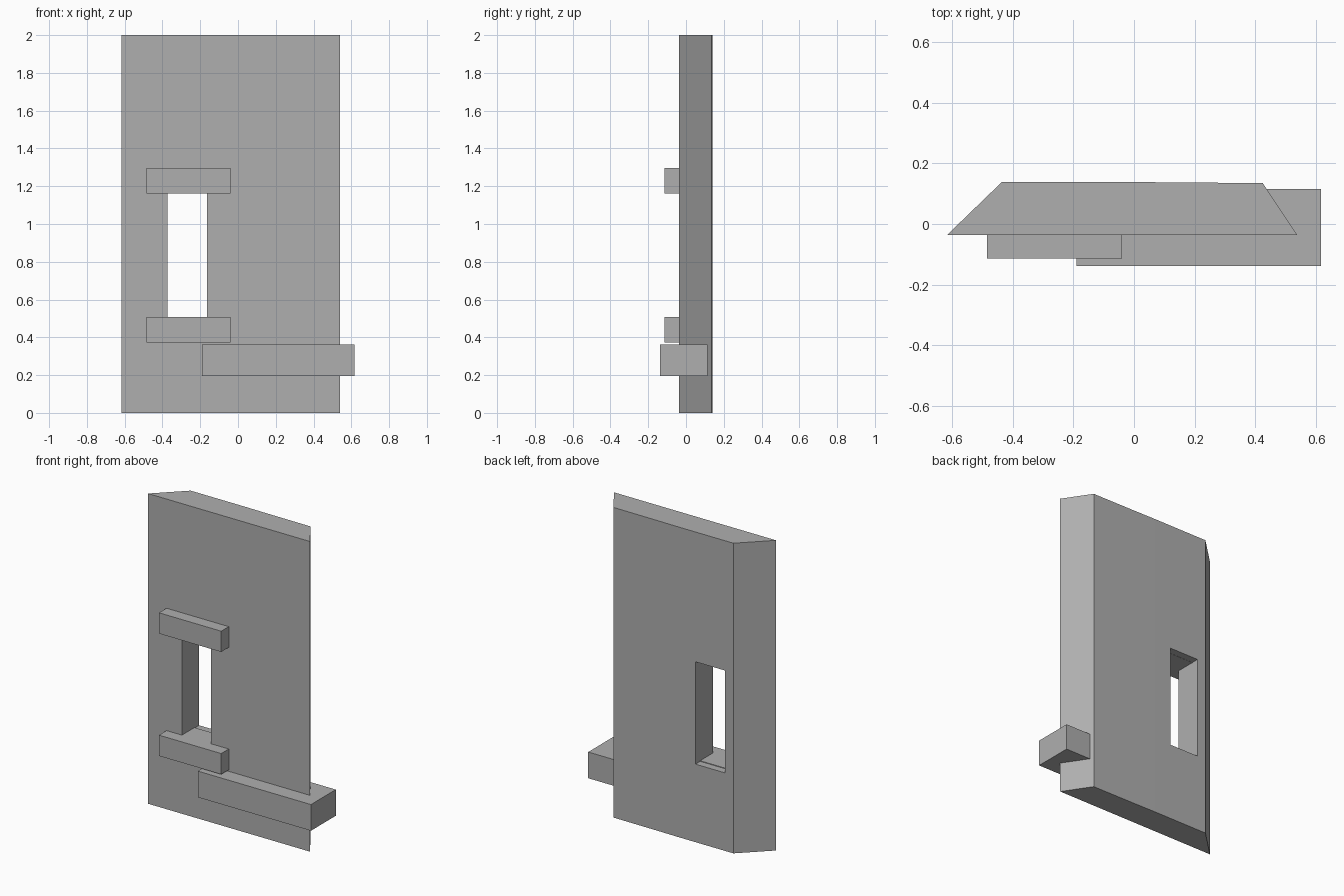
import bpy
import bmesh

if "Cube" in bpy.data.objects:
    bpy.data.objects.remove(bpy.data.objects["Cube"])

# Darker grey shared by every part
grey = bpy.data.materials.new("dark_grey")
grey.diffuse_color = (0.43, 0.43, 0.43, 1)
grey.use_nodes = True
grey.node_tree.nodes["Principled BSDF"].inputs["Base Color"].default_value = grey.diffuse_color


def prism(name, outline, z0, z1):
    """Extrude a top-view outline from z0 to z1."""
    bm = bmesh.new()
    face = bm.faces.new([bm.verts.new((x, y, z0)) for x, y in outline])
    ext = bmesh.ops.extrude_face_region(bm, geom=[face])
    top = [v for v in ext["geom"] if isinstance(v, bmesh.types.BMVert)]
    bmesh.ops.translate(bm, verts=top, vec=(0, 0, z1 - z0))
    bmesh.ops.recalc_face_normals(bm, faces=bm.faces)
    mesh = bpy.data.meshes.new(name)
    bm.to_mesh(mesh)
    bm.free()
    mesh.materials.append(grey)
    obj = bpy.data.objects.new(name, mesh)
    bpy.context.collection.objects.link(obj)
    return obj


def box(name, x0, x1, y0, y1, z0, z1):
    return prism(name, [(x0, y0), (x1, y0), (x1, y1), (x0, y1)], z0, z1)


# Wall panel with mitred ends and a very slightly bent back
wall = prism("wall", [(-0.617, -0.037), (0.539, -0.037), (0.424, 0.135),
                      (0.12, 0.137), (-0.04, 0.139), (-0.435, 0.139)], 0, 2)

# Window opening cut straight through the wall
cutter = box("window_cutter", -0.374, -0.165, -0.4, 0.4, 0.503, 1.163)
cutter.hide_render = True
cut = wall.modifiers.new("window", 'BOOLEAN')
cut.operation = 'DIFFERENCE'
cut.solver = 'EXACT'
cut.object = cutter
bpy.context.view_layer.objects.active = wall
wall.select_set(True)
bpy.ops.object.modifier_apply(modifier=cut.name)
bpy.data.objects.remove(cutter)

# Lintel and sill, set into the wall so a corner just reaches the mitred end
for name, z0, z1 in (("window_sill", 0.373, 0.507), ("window_lintel", 1.162, 1.296)):
    box(name, -0.484, -0.04, -0.114, 0.0915, z0, z1)

# Block passing through the lower corner of the wall
box("corner_block", -0.19, 0.617, -0.138, 0.115, 0.194, 0.363)
